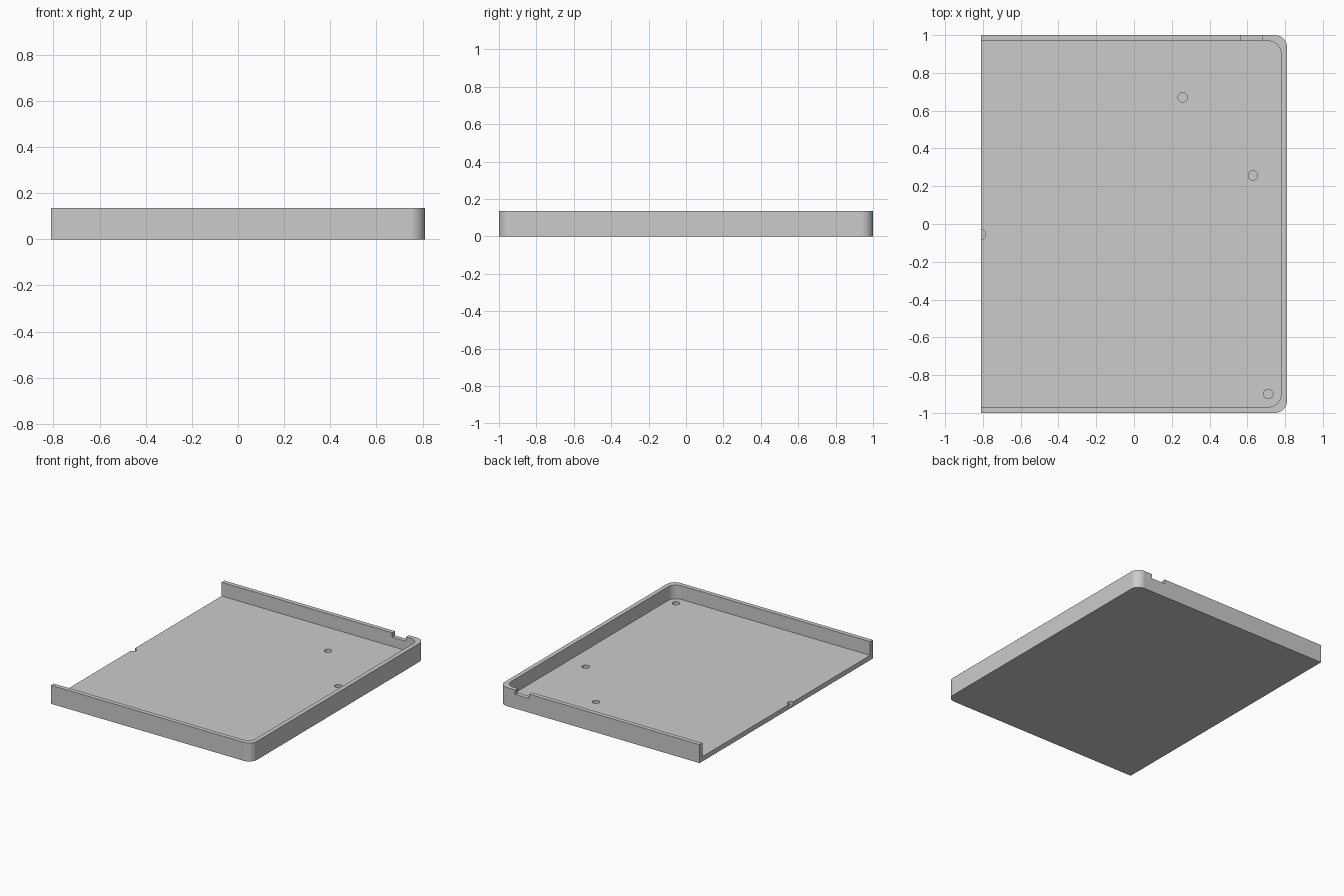
import bpy
import bmesh
from math import pi, sin, cos, radians

if "Cube" in bpy.data.objects:
    bpy.data.objects.remove(bpy.data.objects["Cube"], do_unlink=True)

LEFT, RIGHT, HALF_Y, HEIGHT = -0.81, 0.81, 1.0, 0.135
WALL, FLOOR, RADIUS = 0.032, 0.035, 0.064

grey = bpy.data.materials.new("plain grey")
grey.use_nodes = True
colour = (0.6, 0.6, 0.6, 1)
grey.diffuse_color = colour
grey.node_tree.nodes["Principled BSDF"].inputs["Base Color"].default_value = colour


def prism(name, outline, low, high):
    """Extrude a counter-clockwise outline from low to high."""
    bm = bmesh.new()
    base = bm.faces.new([bm.verts.new((x, y, low)) for x, y in outline])
    top = bmesh.ops.extrude_face_region(bm, geom=[base])["geom"]
    for v in top:
        if isinstance(v, bmesh.types.BMVert):
            v.co.z = high
    bmesh.ops.recalc_face_normals(bm, faces=bm.faces)
    mesh = bpy.data.meshes.new(name)
    bm.to_mesh(mesh)
    bm.free()
    mesh.materials.append(grey)
    obj = bpy.data.objects.new(name, mesh)
    bpy.context.collection.objects.link(obj)
    return obj


def arc(cx, cy, r, start, end, steps):
    angles = [start + (end - start) * i / steps for i in range(steps + 1)]
    return [(cx + r * cos(a), cy + r * sin(a)) for a in angles]


def tray_outline(x0, x1, half_y, r):
    """Square on the open side, rounded corners on the other."""
    return ([(x0, -half_y)]
            + arc(x1 - r, r - half_y, r, -pi / 2, 0, 12)
            + arc(x1 - r, half_y - r, r, 0, pi / 2, 12)
            + [(x0, half_y)])


# Solid tray body
tray = prism("tray", tray_outline(LEFT, RIGHT, HALF_Y, RADIUS), 0, HEIGHT)

# Cavity, open on one side
cutters = [prism("cavity_cutter",
                 tray_outline(LEFT - 0.1, RIGHT - WALL, HALF_Y - WALL, RADIUS),
                 FLOOR, HEIGHT + 0.1)]

# Notch in the rim of the back wall
cutters.append(prism("rim_notch_cutter",
                     [(0.567, 0.94), (0.68, 0.94), (0.68, 1.1), (0.567, 1.1)],
                     HEIGHT - 0.032, HEIGHT + 0.1))

# Blind round holes in the floor
for x, y in [(0.258, 0.67), (0.63, 0.257), (0.71, -0.9), (LEFT, -0.055)]:
    cutters.append(prism("floor_hole_cutter",
                         arc(x, y, 0.025, 0, 2 * pi, 32)[:-1], 0.01, 0.07))

# Carve the body
bpy.context.view_layer.objects.active = tray
for cutter in cutters:
    mod = tray.modifiers.new("carve", 'BOOLEAN')
    mod.operation = 'DIFFERENCE'
    mod.solver = 'EXACT'
    mod.object = cutter
    bpy.ops.object.modifier_apply(modifier=mod.name)
    bpy.data.objects.remove(cutter, do_unlink=True)

# Smooth rounded corners, crisp edges
bpy.ops.object.select_all(action='DESELECT')
tray.select_set(True)
bpy.ops.object.shade_smooth_by_angle(angle=radians(30))
tray.modifiers.new("even_normals", 'WEIGHTED_NORMAL').keep_sharp = True
